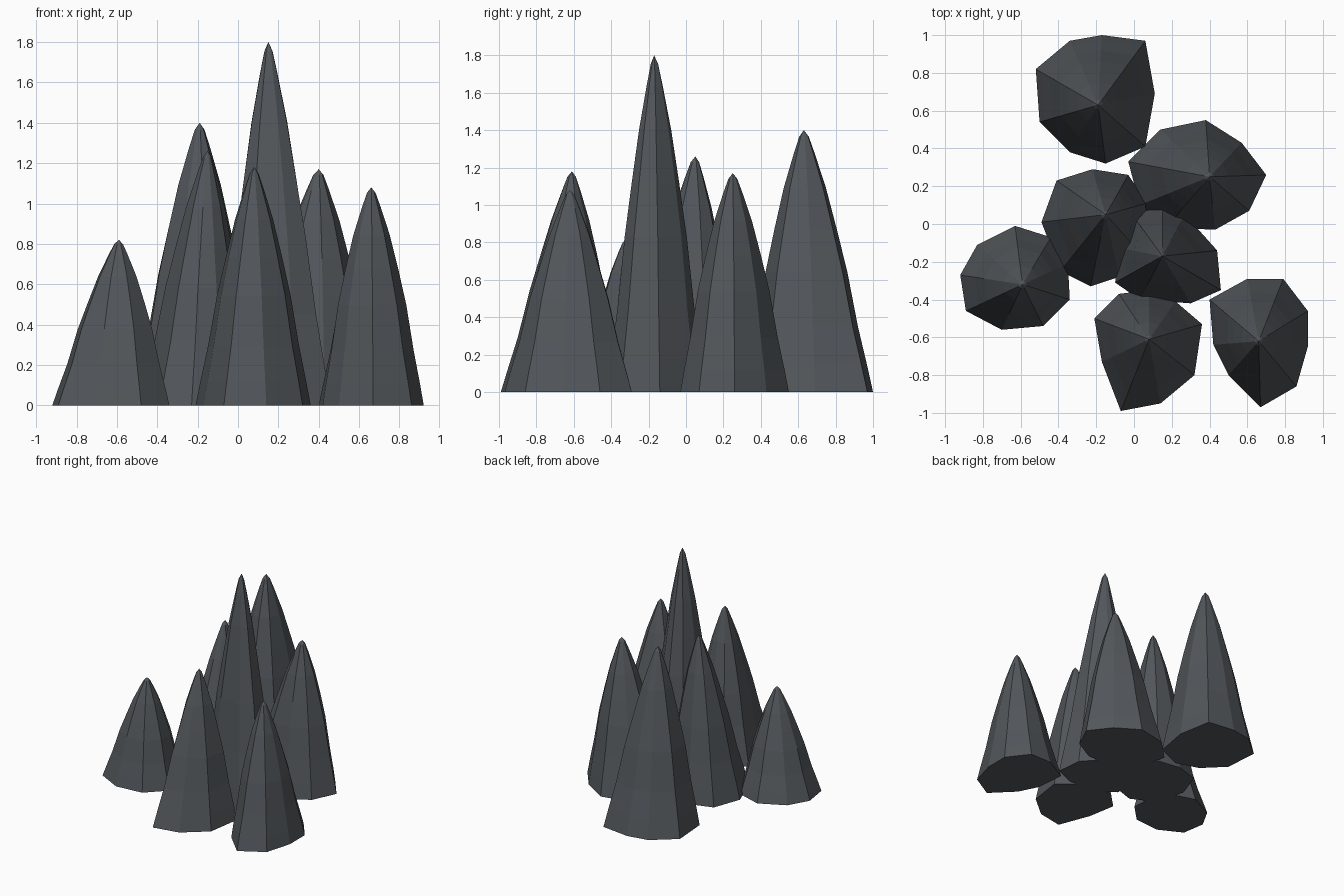
import bpy, bmesh
from mathutils import Vector

if "Cube" in bpy.data.objects:
    bpy.data.objects.remove(bpy.data.objects["Cube"])

rock = bpy.data.materials.new("dark slate rock")
rock.diffuse_color = (0.085, 0.095, 0.105, 1)
rock.use_nodes = True
rock.node_tree.nodes["Principled BSDF"].inputs["Base Color"].default_value = rock.diffuse_color

# (height fraction, width fraction) shared by every spire
PROFILE = [(0, 1), (0.10, 0.92), (0.25, 0.79), (0.46, 0.64), (0.62, 0.49),
           (0.78, 0.33), (0.91, 0.165), (0.975, 0.075)]


def spire(name, apex, height, footprint):
    """Loft a faceted footprint up to a blunt tip, getting rounder with height."""
    apex = Vector(apex)
    arms = [Vector(p) - apex for p in footprint]
    mean = sum(a.length for a in arms) / len(arms)
    bm = bmesh.new()
    rings = []
    for t, w in PROFILE:
        ring = []
        for a in arms:
            r = (a.length * (1 - 0.6 * t) + mean * 0.6 * t) * w
            p = apex + a.normalized() * r
            ring.append(bm.verts.new((p.x, p.y, t * height)))
        rings.append(ring)
    n = len(arms)
    for lo, hi in zip(rings, rings[1:]):
        for i in range(n):
            j = (i + 1) % n
            bm.faces.new((lo[i], lo[j], hi[j], hi[i]))
    tip = bm.verts.new((apex.x, apex.y, height))
    for i in range(n):
        bm.faces.new((rings[-1][i], rings[-1][(i + 1) % n], tip))
    bm.faces.new(rings[0])
    bmesh.ops.recalc_face_normals(bm, faces=bm.faces)
    me = bpy.data.meshes.new(name)
    bm.to_mesh(me)
    bm.free()
    me.materials.append(rock)
    bpy.context.collection.objects.link(bpy.data.objects.new(name, me))


# Footprints run clockwise seen from above
spire("back_spire", (-.19, .63), 1.40,
      [(-.52, .82), (-.34, .97), (-.17, 1.0), (.06, .97), (.11, .69),
       (.06, .41), (-.15, .32), (-.34, .38), (-.50, .54)])
spire("right_spire", (.40, .25), 1.17,
      [(-.03, .33), (.14, .50), (.38, .55), (.57, .43), (.70, .26),
       (.61, .07), (.43, -.03), (.17, -.02), (.03, .10)])
spire("middle_spire", (-.15, .05), 1.26,
      [(-.49, .01), (-.41, .23), (-.22, .29), (-.03, .26), (.07, .11),
       (.03, -.15), (-.08, -.28), (-.23, -.33), (-.39, -.25)])
spire("tall_spire", (.15, -.17), 1.80,
      [(-.08, -.13), (-.01, .05), (.15, .10), (.27, .05), (.44, -.14),
       (.46, -.35), (.30, -.42), (.03, -.40), (-.10, -.31)])
spire("left_spire", (-.59, -.32), 0.82,
      [(-.92, -.27), (-.83, -.11), (-.63, -.01), (-.44, -.07), (-.35, -.21),
       (-.34, -.40), (-.48, -.54), (-.70, -.56), (-.89, -.46)])
spire("front_spire", (.08, -.61), 1.18,
      [(-.21, -.50), (-.08, -.37), (.08, -.35), (.22, -.41), (.36, -.53),
       (.32, -.80), (.14, -.95), (-.07, -.99), (-.17, -.73)])
spire("front_right_spire", (.66, -.62), 1.08,
      [(.40, -.40), (.60, -.29), (.79, -.29), (.92, -.46), (.92, -.65),
       (.86, -.86), (.67, -.97), (.50, -.80), (.42, -.64)])
